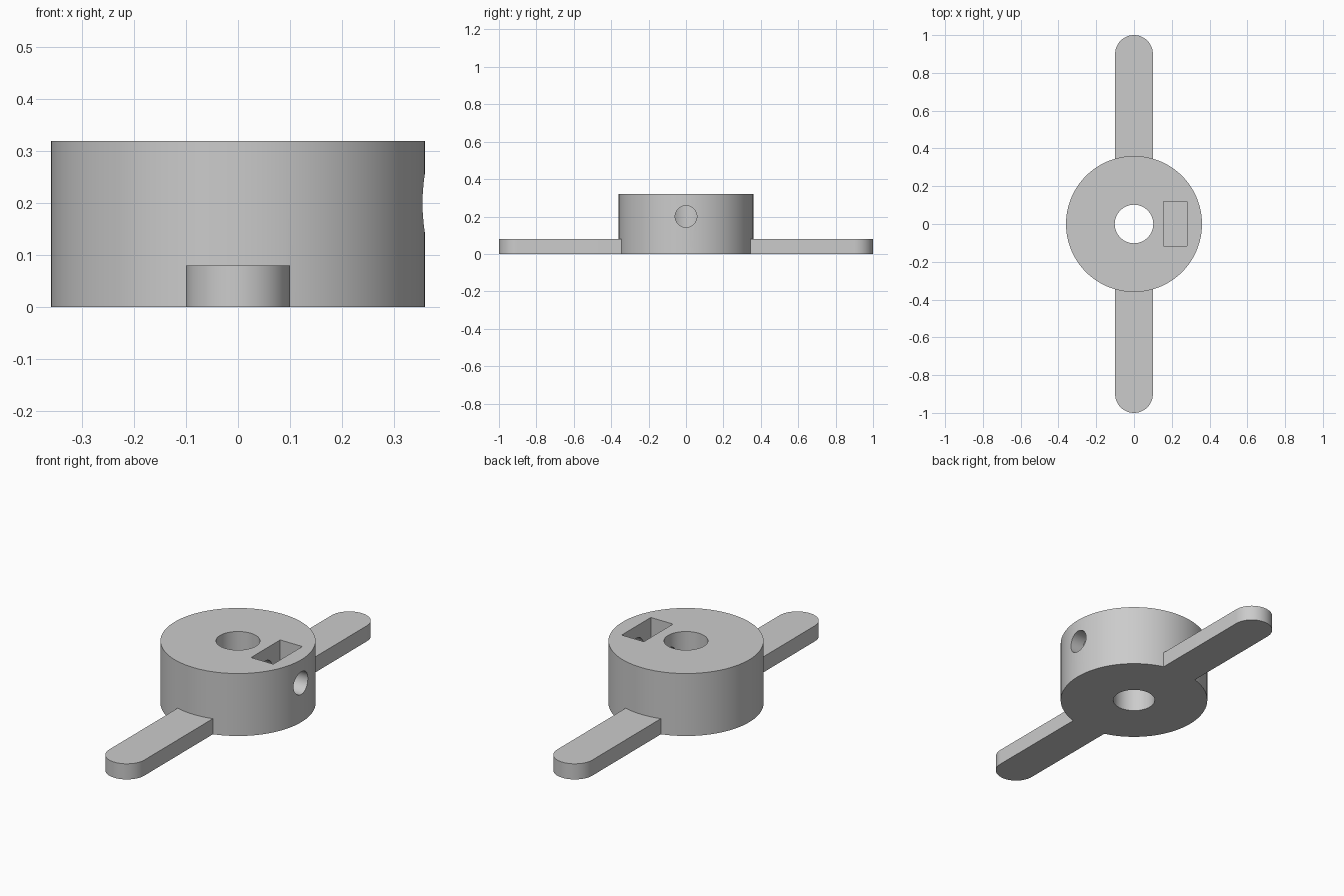
import bpy
import bmesh
from math import radians
from mathutils import Matrix, Vector

cube = bpy.data.objects.get("Cube")
if cube:
    bpy.data.objects.remove(cube, do_unlink=True)

grey = bpy.data.materials.new("plain grey")
grey.use_nodes = True
colour = (0.6, 0.6, 0.6, 1)
grey.diffuse_color = colour
grey.node_tree.nodes["Principled BSDF"].inputs["Base Color"].default_value = colour


def finish(name, bm):
    mesh = bpy.data.meshes.new(name)
    bmesh.ops.recalc_face_normals(bm, faces=bm.faces)
    bm.to_mesh(mesh)
    bm.free()
    mesh.materials.append(grey)
    obj = bpy.data.objects.new(name, mesh)
    bpy.context.collection.objects.link(obj)
    return obj


def cylinder(name, radius, depth, centre, turn=None, sides=96):
    bm = bmesh.new()
    matrix = Matrix.Translation(centre) @ (turn or Matrix())
    bmesh.ops.create_cone(bm, cap_ends=True, segments=sides, radius1=radius,
                          radius2=radius, depth=depth, matrix=matrix)
    return finish(name, bm)


def box(name, size, centre):
    bm = bmesh.new()
    matrix = Matrix.Translation(centre) @ Matrix.Diagonal(Vector(size).to_4d())
    bmesh.ops.create_cube(bm, size=1, matrix=matrix)
    return finish(name, bm)


def bar(name, half_length, radius, height):
    """Flat bar along y with a half-round at each end."""
    bm = bmesh.new()
    points = []
    for end in (1, -1):
        for i in range(33):
            p = Matrix.Rotation(radians(180 * i / 32), 2) @ Vector((radius, 0))
            points.append((end * p.x, end * (p.y + half_length - radius), 0))
    face = bm.faces.new([bm.verts.new(p) for p in points])
    top = bmesh.ops.extrude_face_region(bm, geom=[face])["geom"]
    bmesh.ops.translate(bm, vec=(0, 0, height),
                        verts=[v for v in top if isinstance(v, bmesh.types.BMVert)])
    return finish(name, bm)


# Round hub and the two arms
hub = cylinder("hub_with_arms", 0.36, 0.32, (0, 0, 0.16))
arms = bar("arm_bar", 1, 0.1, 0.08)

# Shaft bore, nut pocket and set screw hole
bore = cylinder("bore_cutter", 0.102, 1, (0, 0, 0.16), sides=64)
pocket = box("nut_pocket_cutter", (0.126, 0.236, 0.4), (0.218, 0.002, 0.28))
screw = cylinder("screw_hole_cutter", 0.058, 0.5, (0.25, 0, 0.2),
                 Matrix.Rotation(radians(90), 4, "Y"), sides=48)

for helper, operation in ((arms, "UNION"), (bore, "DIFFERENCE"),
                          (pocket, "DIFFERENCE"), (screw, "DIFFERENCE")):
    mod = hub.modifiers.new(helper.name, "BOOLEAN")
    mod.operation = operation
    mod.solver = "EXACT"
    mod.object = helper

# Bake the cuts, then drop the helpers
bpy.context.view_layer.objects.active = hub
hub.select_set(True)
for mod in list(hub.modifiers):
    bpy.ops.object.modifier_apply(modifier=mod.name)
for helper in (arms, bore, pocket, screw):
    bpy.data.objects.remove(helper, do_unlink=True)
bpy.ops.object.shade_smooth_by_angle(angle=radians(30))
